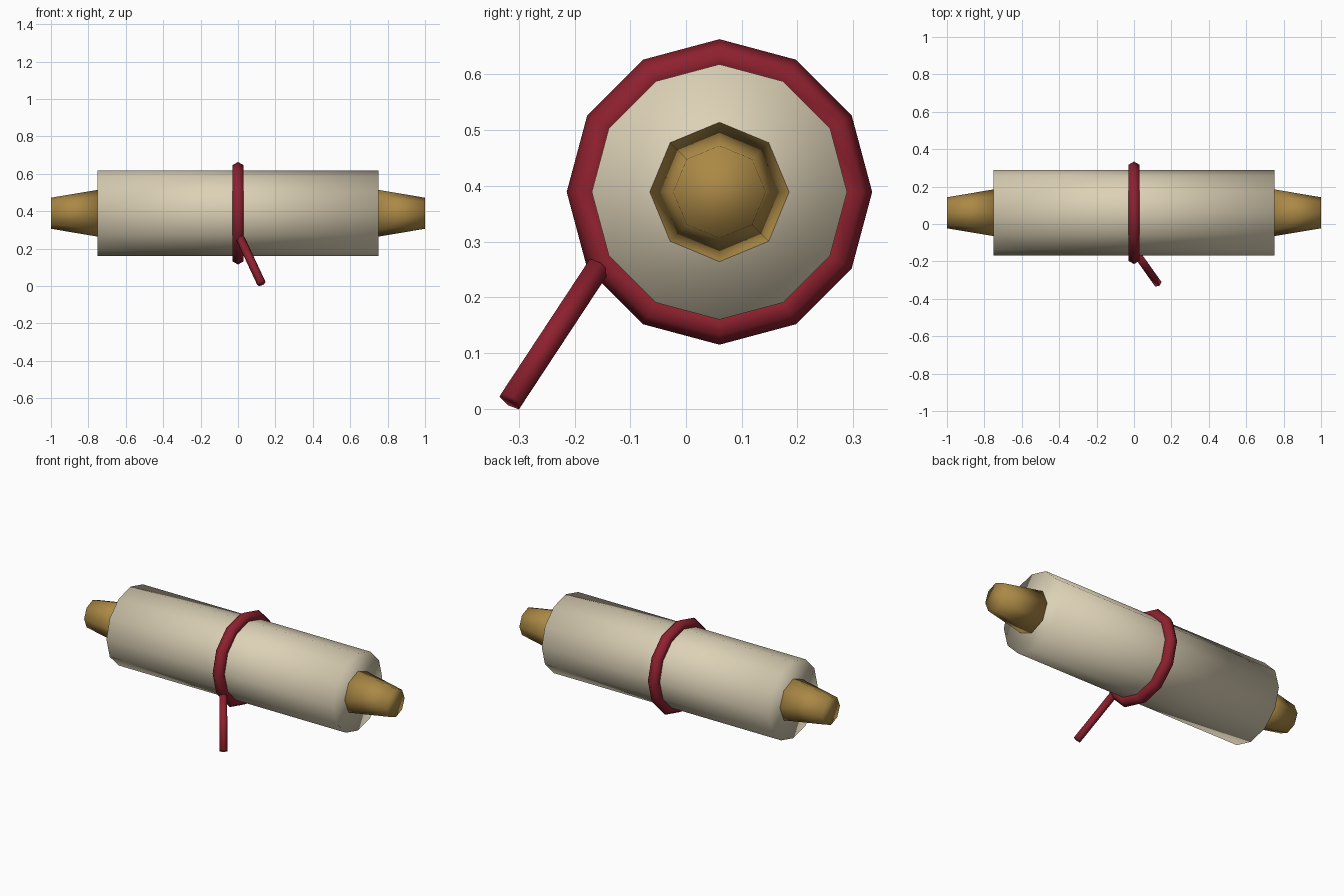
import bpy
from math import pi
from mathutils import Vector

cube = bpy.data.objects.get("Cube")
if cube:
    bpy.data.objects.remove(cube, do_unlink=True)


def material(name, color):
    m = bpy.data.materials.new(name)
    m.use_nodes = True
    m.diffuse_color = (*color, 1)
    m.node_tree.nodes["Principled BSDF"].inputs["Base Color"].default_value = (*color, 1)
    return m


parchment = material("parchment", (0.72, 0.64, 0.47))
wood = material("golden wood", (0.41, 0.25, 0.06))
ribbon = material("red ribbon", (0.27, 0.015, 0.028))


def finish(name, mat):
    ob = bpy.context.object
    ob.name = ob.data.name = name
    ob.data.materials.append(mat)
    bpy.ops.object.shade_smooth()
    return ob


def rod(name, start, end, r1, r2, sides, mat):
    """Capped, fully smooth-shaded cone or cylinder between two points."""
    start, end = Vector(start), Vector(end)
    axis = end - start
    bpy.ops.mesh.primitive_cone_add(
        vertices=sides, radius1=r1, radius2=r2, depth=axis.length,
        location=(start + end) / 2,
        rotation=axis.to_track_quat('Z', 'Y').to_euler())
    return finish(name, mat)


# Axis of the rolled sheet
Y, Z = 0.06, 0.389

# Rolled sheet
rod("rolled_sheet", (-0.75, Y, Z), (0.75, Y, Z), 0.229, 0.229, 12, parchment)

# Tapered handles at both ends
for side, sign in (("left", 1), ("right", -1)):
    rod(side + "_handle", (sign * 0.75, Y, Z), (sign, Y, Z), 0.125, 0.083, 8, wood)

# Ribbon ring around the middle
bpy.ops.mesh.primitive_torus_add(
    major_segments=12, minor_segments=6, major_radius=0.24, minor_radius=0.034,
    location=(0, Y, Z), rotation=(0, pi / 2, 0))
finish("ribbon_ring", ribbon)

# Loose ribbon end
rod("ribbon_tail", (0.013, -0.157, 0.254), (0.125, -0.315, 0.014),
    0.024, 0.024, 6, ribbon)
